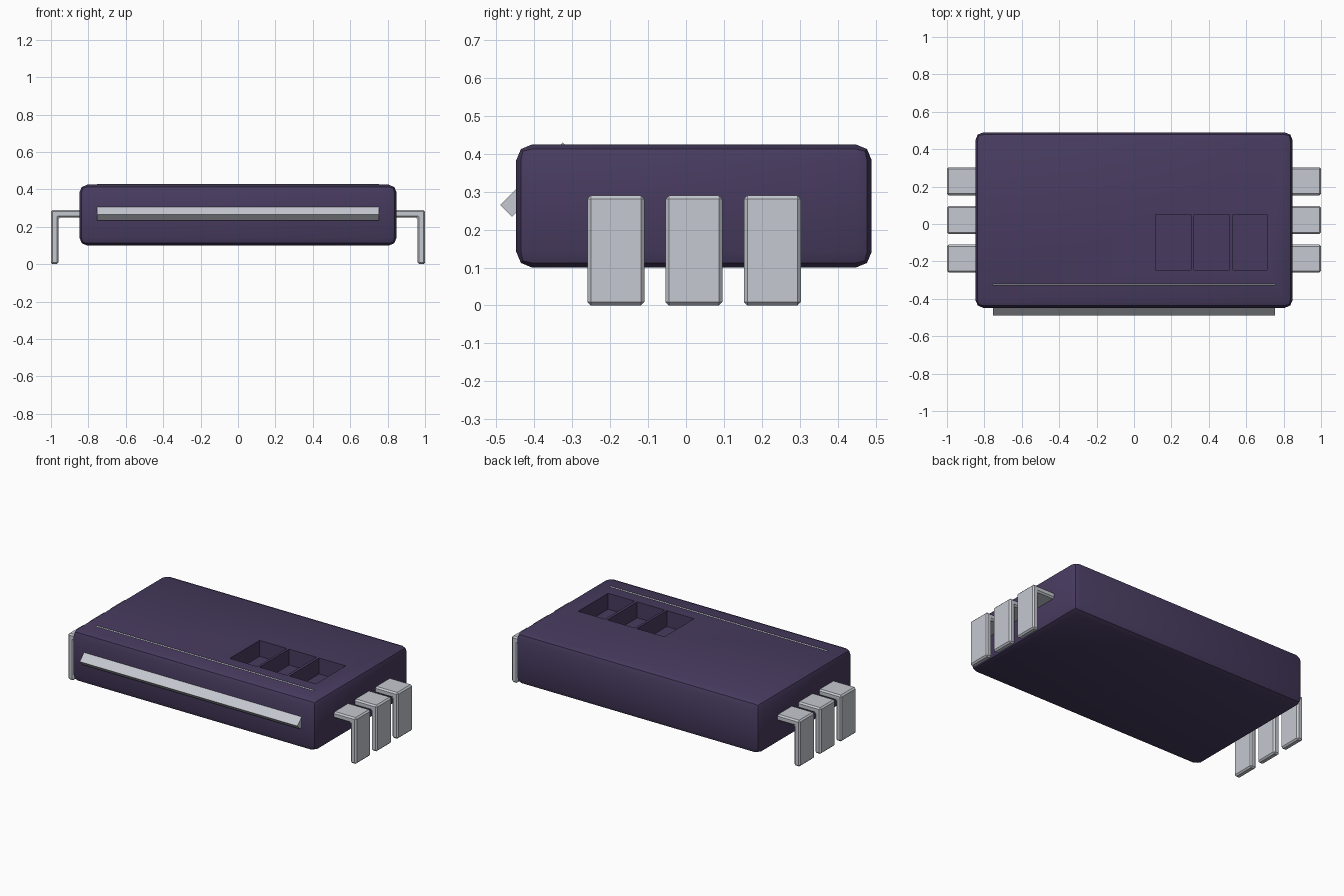
import bpy, bmesh, math

if "Cube" in bpy.data.objects:
    bpy.data.objects.remove(bpy.data.objects["Cube"])


def material(name, rgb):
    m = bpy.data.materials.new(name)
    m.diffuse_color = (*rgb, 1)
    m.use_nodes = True
    m.node_tree.nodes["Principled BSDF"].inputs["Base Color"].default_value = m.diffuse_color
    return m


PURPLE = material("dark_purple", (0.064, 0.044, 0.115))
STEEL = material("pale_steel", (0.56, 0.58, 0.63))


def prism(name, outline, axis, lo, hi, mat):
    """Extrude a 2D outline along x (outline is y,z) or y (outline is x,z)."""
    bm = bmesh.new()
    place = (lambda p, t: (t, p[0], p[1])) if axis == "x" else (lambda p, t: (p[0], t, p[1]))
    a = [bm.verts.new(place(p, lo)) for p in outline]
    b = [bm.verts.new(place(p, hi)) for p in outline]
    n = len(outline)
    bm.faces.new(a)
    bm.faces.new(b[::-1])
    for i in range(n):
        bm.faces.new((a[i], b[i], b[(i + 1) % n], a[(i + 1) % n]))
    bmesh.ops.recalc_face_normals(bm, faces=bm.faces)
    mesh = bpy.data.meshes.new(name)
    bm.to_mesh(mesh)
    bm.free()
    mesh.materials.append(mat)
    ob = bpy.data.objects.new(name, mesh)
    bpy.context.collection.objects.link(ob)
    return ob


def block(name, x0, x1, y0, y1, z0, z1, mat):
    return prism(name, [(y0, z0), (y1, z0), (y1, z1), (y0, z1)], "x", x0, x1, mat)


def bevel(ob, width, segments):
    mod = ob.modifiers.new("bevel", "BEVEL")
    mod.width = width
    mod.segments = segments
    mod.limit_method = "ANGLE"


def apply_all(ob):
    bpy.ops.object.select_all(action="DESELECT")
    ob.select_set(True)
    bpy.context.view_layer.objects.active = ob
    for mod in list(ob.modifiers):
        bpy.ops.object.modifier_apply(modifier=mod.name)


# Rounded case with three square pockets sunk into the top
body = block("body", -0.848, 0.848, -0.448, 0.49, 0.10, 0.425, PURPLE)
bevel(body, 0.042, 2)
cutters = []
for x0, x1 in ((0.115, 0.305), (0.32, 0.51), (0.528, 0.712)):
    cutter = block("pocket_cutter", x0, x1, -0.245, 0.05, 0.325, 0.5, PURPLE)
    cutter.hide_render = True
    mod = body.modifiers.new("pocket", "BOOLEAN")
    mod.operation = "DIFFERENCE"
    mod.solver = "EXACT"
    mod.object = cutter
    cutters.append(cutter)
apply_all(body)
for cutter in cutters:
    bpy.data.objects.remove(cutter)
bpy.ops.object.shade_smooth_by_angle(angle=math.radians(30))

# Slanted plate through the case, showing at the front and just above the top
prism("slanted_plate",
      [(-0.49, 0.265), (-0.459, 0.234), (-0.294, 0.399), (-0.325, 0.43)],
      "x", -0.755, 0.755, STEEL)

# Bent legs, three on each side
for side in (-1, 1):
    outline = [(side * x, z) for x, z in
               ((0.80, 0.25), (0.96, 0.25), (0.96, 0.0), (1.0, 0.0), (1.0, 0.29), (0.80, 0.29))]
    for y in (-0.185, 0.021, 0.228):
        leg = prism("leg", outline, "y", y - 0.075, y + 0.075, STEEL)
        bevel(leg, 0.009, 1)
        apply_all(leg)
